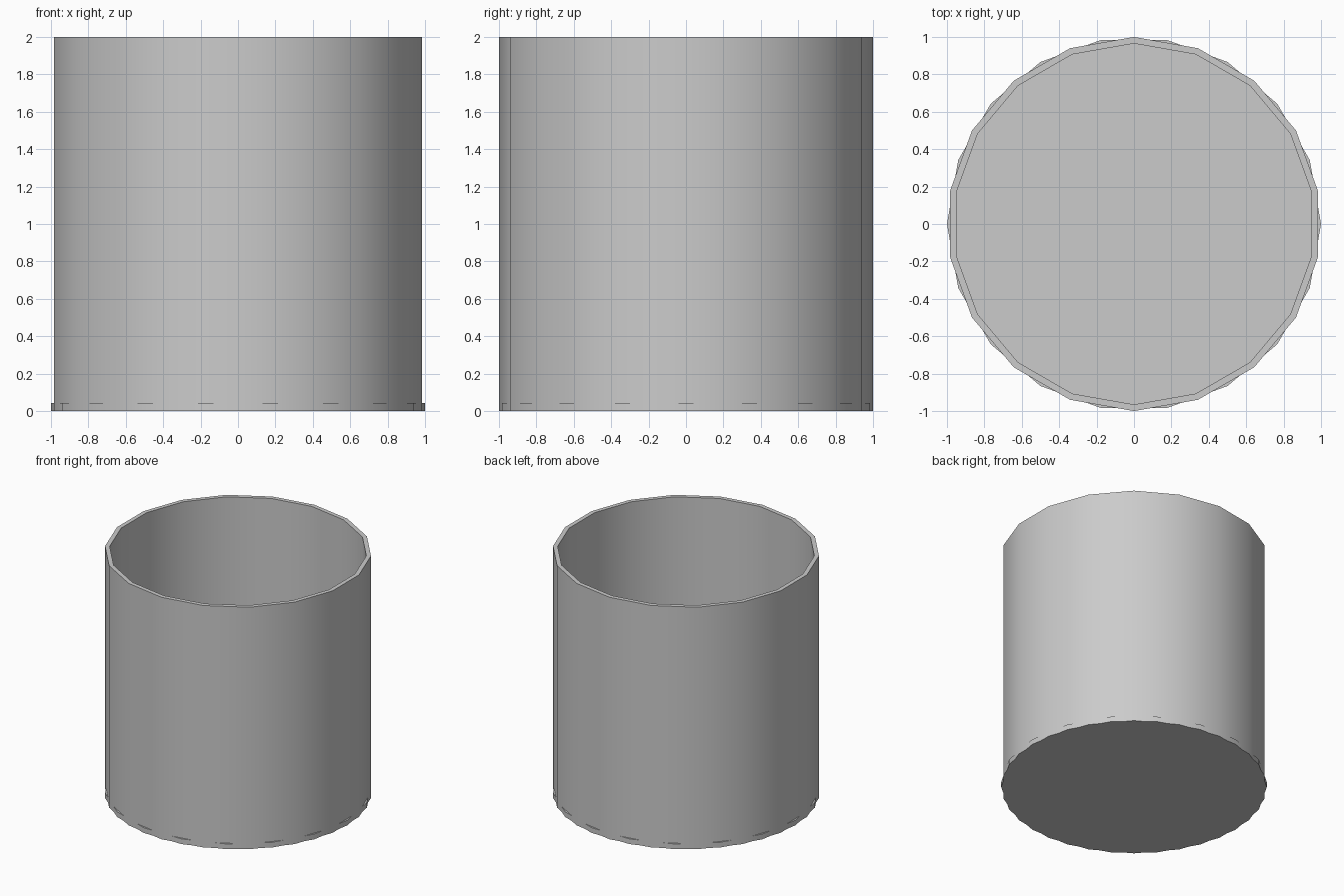
import bpy, bmesh, math

if "Cube" in bpy.data.objects:
    bpy.data.objects.remove(bpy.data.objects["Cube"])

SIDES = 18


def revolve(name, profile, offset, closed):
    """Turn an (r, z) profile into an 18-sided solid; open ends are capped."""
    bm = bmesh.new()
    rings = []
    for r, z in profile:
        ring = []
        for i in range(SIDES):
            a = math.radians(offset) + math.tau * i / SIDES
            ring.append(bm.verts.new((r * math.cos(a), r * math.sin(a), z)))
        rings.append(ring)
    pairs = list(zip(rings, rings[1:]))
    if closed:
        pairs.append((rings[-1], rings[0]))
    for a, b in pairs:
        for i in range(SIDES):
            j = (i + 1) % SIDES
            bm.faces.new((a[i], a[j], b[j], b[i]))
    if not closed:
        bm.faces.new(rings[0])
        bm.faces.new(rings[-1])
    bmesh.ops.recalc_face_normals(bm, faces=bm.faces)
    mesh = bpy.data.meshes.new(name)
    bm.to_mesh(mesh)
    bm.free()
    ob = bpy.data.objects.new(name, mesh)
    bpy.context.collection.objects.link(ob)
    bpy.ops.object.select_all(action='DESELECT')
    ob.select_set(True)
    bpy.context.view_layer.objects.active = ob
    bpy.ops.object.shade_smooth_by_angle(angle=math.radians(30))
    return ob


# Tall thin wall, open at both ends, corners on the y axis
revolve("cup_wall", [(1, 0), (1, 2), (0.965, 2), (0.965, 0)], 10, True)

# Shallow base tray, turned half a side so its corners poke through the wall
revolve("cup_base", [(0, 0)][1:] + [(1, 0), (1, 0.043), (0.96, 0.043), (0.96, 0.035)], 0, False)
